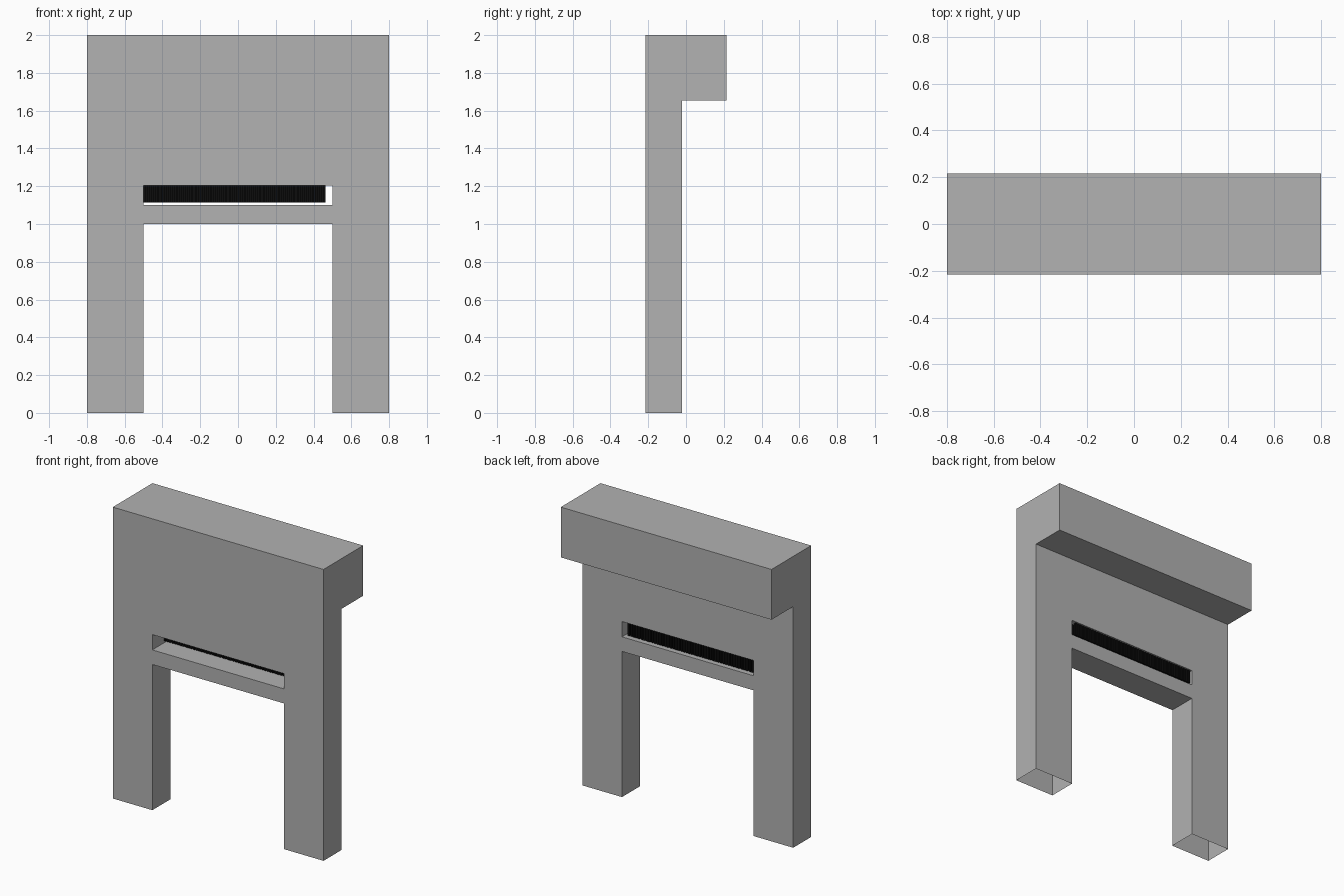
import bpy, bmesh
from mathutils import Vector, Matrix

cube = bpy.data.objects.get("Cube")
if cube:
    bpy.data.objects.remove(cube, do_unlink=True)


def material(name, value):
    mat = bpy.data.materials.new(name)
    mat.use_nodes = True
    colour = (value, value, value, 1)
    mat.diffuse_color = colour
    mat.node_tree.nodes["Principled BSDF"].inputs["Base Color"].default_value = colour
    return mat


def finish(name, bm, mat):
    mesh = bpy.data.meshes.new(name)
    bm.to_mesh(mesh)
    bm.free()
    mesh.materials.append(mat)
    obj = bpy.data.objects.new(name, mesh)
    bpy.context.collection.objects.link(obj)
    return obj


grey = material("mid grey", 0.445)
black = material("black", 0.004)

FRONT, WALL_BACK, BACK = -0.215, -0.02, 0.215
SLOT_TOP, LEDGE = 1.205, 1.655

# Wall with two legs and a slot, laid out as a grid with openings
xs = [-0.8, -0.5, 0.5, 0.8]
zs = [0, 1.0, 1.1, SLOT_TOP, LEDGE, 2.0]
openings = {(1, 0), (1, 2)}
bm = bmesh.new()
grid = [[bm.verts.new((x, FRONT, z)) for z in zs] for x in xs]
for i in range(len(xs) - 1):
    for j in range(len(zs) - 1):
        if (i, j) not in openings:
            bm.faces.new((grid[i][j], grid[i + 1][j], grid[i + 1][j + 1], grid[i][j + 1]))
ext = bmesh.ops.extrude_face_region(bm, geom=bm.faces[:], use_keep_orig=True)
moved = [g for g in ext["geom"] if isinstance(g, bmesh.types.BMVert)]
bmesh.ops.translate(bm, verts=moved, vec=Vector((0, WALL_BACK - FRONT, 0)))

# Overhanging box along the top of the back
top = [f for f in bm.faces if f.calc_center_median().z > LEDGE
       and all(abs(v.co.y - WALL_BACK) < 0.001 for v in f.verts)]
ext = bmesh.ops.extrude_face_region(bm, geom=top)
moved = [g for g in ext["geom"] if isinstance(g, bmesh.types.BMVert)]
bmesh.ops.translate(bm, verts=moved, vec=Vector((0, BACK - WALL_BACK, 0)))
bmesh.ops.recalc_face_normals(bm, faces=bm.faces[:])

# The legs are open underneath
feet = [f for f in bm.faces if all(v.co.z < 0.001 for v in f.verts)]
bmesh.ops.delete(bm, geom=feet, context='FACES')
bmesh.ops.dissolve_limit(bm, angle_limit=0.01, verts=bm.verts[:], edges=bm.edges[:])
finish("machine_wall", bm, grey)

# Staggered rows of bristles hanging in the slot
bm = bmesh.new()
count, pitch, width, drop = 48, 0.02, 0.014, 0.09
for row in range(4):
    y = -0.083 + row * 0.0155
    for k in range(count):
        x = -0.493 + k * pitch + (row % 2) * pitch / 2
        place = Matrix.Translation((x, y, SLOT_TOP - drop / 2))
        bmesh.ops.create_cube(bm, size=1, matrix=place @ Matrix.Diagonal((width, width, drop, 1)))
finish("slot_bristles", bm, black)
